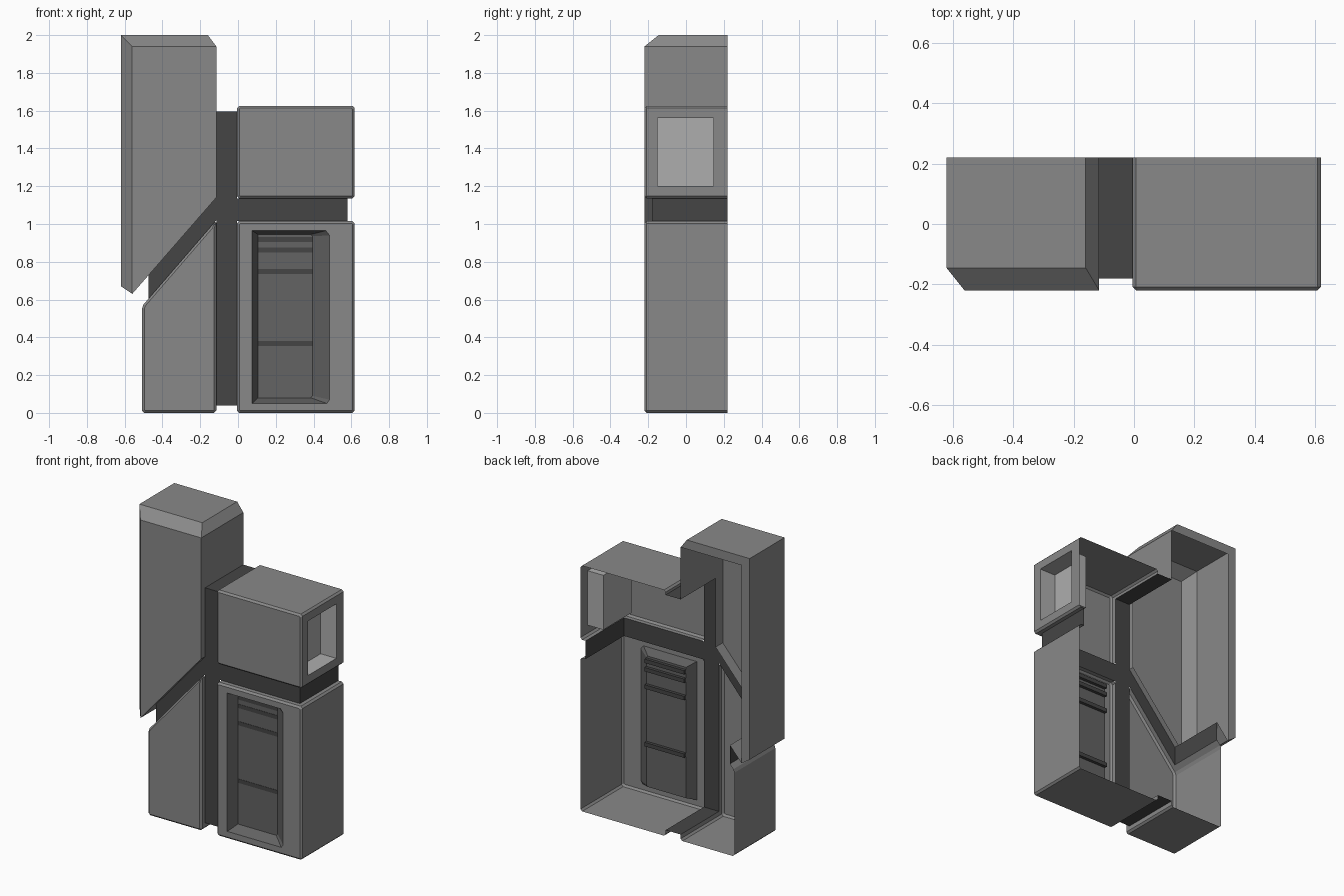
import bpy, bmesh
from mathutils import Vector

if "Cube" in bpy.data.objects:
    bpy.data.objects.remove(bpy.data.objects["Cube"])

FRONT, BACK, CHANNEL_Y, BEV = -0.22, 0.22, -0.18, 0.012


def material(name, v):
    m = bpy.data.materials.new(name)
    m.diffuse_color = (v, v, v, 1)
    m.use_nodes = True
    m.node_tree.nodes["Principled BSDF"].inputs["Base Color"].default_value = m.diffuse_color
    return m


GREY = material("panel_grey", 0.25)
DARK = material("channel_dark_grey", 0.06)
MID = material("door_mid_grey", 0.125)
LIGHT = material("window_light_grey", 0.42)


def finish(name, bm, mat):
    bmesh.ops.remove_doubles(bm, verts=bm.verts, dist=0.0005)
    mesh = bpy.data.meshes.new(name)
    bm.to_mesh(mesh)
    bm.free()
    mesh.materials.append(mat)
    ob = bpy.data.objects.new(name, mesh)
    bpy.context.collection.objects.link(ob)
    return ob


def face(bm, pts):
    return bm.faces.new([bm.verts.new(p) for p in pts])


def fill(bm, outer, hole, normal):
    """Flat panel with an optional hole."""
    if not hole:
        face(bm, outer)
        return
    edges = []
    for loop in (outer, hole):
        vs = [bm.verts.new(p) for p in loop]
        edges += [bm.edges.new((vs[i - 1], vs[i])) for i in range(len(vs))]
    res = bmesh.ops.triangle_fill(bm, edges=edges, use_beauty=True,
                                  use_dissolve=False, normal=normal)
    for f in res["geom"]:
        if isinstance(f, bmesh.types.BMFace):
            f.normal_update()
            if f.normal.dot(Vector(normal)) < 0:
                f.normal_flip()


def chamfer(pts, d=BEV):
    """Cut every true corner of a profile."""
    out = []
    for i, p in enumerate(pts):
        p = Vector(p)
        a = (Vector(pts[i - 1]) - p).normalized()
        b = (Vector(pts[(i + 1) % len(pts)]) - p).normalized()
        out += [p] if a.dot(b) < -0.999 else [p + a * d, p + b * d]
    return out


def inset(pts, d=BEV):
    out = []
    for i, p in enumerate(pts):
        e1 = (p - pts[i - 1]).normalized()
        e2 = (pts[(i + 1) % len(pts)] - p).normalized()
        n1, n2 = Vector((-e1.y, e1.x)), Vector((-e2.y, e2.x))
        out.append(p + (n1 + n2) * d / (1 + n1.dot(n2)))
    return out


def wall_back(a, b):
    """Walls along the channel stop at it, all others run to the open back."""
    x, z = (a[0] + b[0]) / 2, (a[1] + b[1]) / 2
    return CHANNEL_Y if -0.475 < x < 0.58 and 0.04 < z < 1.595 else BACK


def shell(bm, front, outer, y1, hole=None, side_hole=None):
    """Open-backed shell: front panel, bevel ring, side walls."""
    fill(bm, [(x, FRONT, z) for x, z in front], hole, (0, -1, 0))
    n = len(outer)
    for i in range(n):
        j = (i + 1) % n
        a, b, fa, fb = outer[i], outer[j], front[i], front[j]
        face(bm, [(fb[0], FRONT, fb[1]), (fa[0], FRONT, fa[1]),
                  (a[0], y1, a[1]), (b[0], y1, b[1])])
        yb = wall_back(a, b)
        if yb > y1:
            quad = [(b[0], y1, b[1]), (a[0], y1, a[1]),
                    (a[0], yb, a[1]), (b[0], yb, b[1])]
            big = a[0] > 0.6 and b[1] - a[1] > 0.2
            fill(bm, quad, side_hole if big else None, (1, 0, 0))


def block(name, pts, **kw):
    outer = chamfer(pts)
    bm = bmesh.new()
    shell(bm, inset(outer), outer, FRONT + BEV, **kw)
    finish(name, bm, GREY)


def recess(name, outer, inner, mat):
    bm = bmesh.new()
    n = len(outer)
    for i in range(n):
        j = (i + 1) % n
        face(bm, [outer[i], outer[j], inner[j], inner[i]])
    face(bm, inner)
    finish(name, bm, mat)


# openings for the door and the side window
door_out = [(0.075, 0.05), (0.47, 0.05), (0.485, 0.07),
            (0.485, 0.94), (0.465, 0.965), (0.075, 0.965)]
door_in = [(0.105, 0.08), (0.385, 0.08), (0.395, 0.09),
           (0.395, 0.935), (0.385, 0.945), (0.105, 0.945)]
door_hole = [(x, FRONT, z) for x, z in door_out]
window = [(-0.15, 1.2), (0.145, 1.2), (0.145, 1.56), (-0.15, 1.56)]
window_hole = [(0.618, y, z) for y, z in window]

# three bevelled blocks
block("upper_right_block",
      [(-0.005, 1.135), (0.58, 1.135), (0.618, 1.135), (0.618, 1.625),
       (-0.005, 1.625), (-0.005, 1.595)], side_hole=window_hole)
block("lower_right_block",
      [(-0.005, 0), (0.618, 0), (0.618, 1.015), (0.58, 1.015),
       (-0.005, 1.015), (-0.005, 0.04)], hole=door_hole)
block("lower_left_block",
      [(-0.508, 0), (-0.115, 0), (-0.115, 0.04), (-0.115, 1.02),
       (-0.475, 0.603), (-0.508, 0.565)])

# tall tower with wide chamfers and a rim around its open back
bm = bmesh.new()
t_out = [(-0.62, 0.67), (-0.56, 0.63), (-0.475, 0.727), (-0.115, 1.14),
         (-0.115, 1.595), (-0.115, 1.94), (-0.16, 2), (-0.62, 2)]
t_front = [(-0.56, 0.63)] + t_out[1:6] + [(-0.115, 1.94), (-0.56, 1.94)]
shell(bm, t_front, t_out, -0.145)
for rim in ([(-0.62, 0.67), (-0.62, 2), (-0.56, 1.94), (-0.56, 0.63)],
            [(-0.62, 2), (-0.16, 2), (-0.115, 1.94), (-0.56, 1.94)]):
    face(bm, [(x, BACK, z) for x, z in rim])
bmesh.ops.remove_doubles(bm, verts=bm.verts, dist=0.0005)
bmesh.ops.dissolve_degenerate(bm, edges=bm.edges, dist=0.0005)
finish("tower", bm, GREY)

# dark channel between the blocks, closed only at its free ends
bm = bmesh.new()
ch = [(-0.115, 0.04), (-0.005, 0.04), (-0.005, 1.015), (0.58, 1.015),
      (0.58, 1.135), (-0.005, 1.135), (-0.005, 1.595), (-0.115, 1.595),
      (-0.115, 1.14), (-0.475, 0.727), (-0.475, 0.603), (-0.115, 1.02)]
face(bm, [(x, CHANNEL_Y, z) for x, z in ch])
for i in (0, 3, 6, 9):
    a, b = ch[i], ch[i + 1]
    face(bm, [(b[0], CHANNEL_Y, b[1]), (a[0], CHANNEL_Y, a[1]),
              (a[0], BACK, a[1]), (b[0], BACK, b[1])])
finish("channel", bm, DARK)

# recessed door and window
recess("door_recess", door_hole, [(x, -0.15, z) for x, z in door_in], MID)
recess("window_recess", window_hole, [(0.503, y, z) for y, z in window], LIGHT)

# slats across the door
for k, z in enumerate((0.918, 0.862, 0.748, 0.367)):
    bm = bmesh.new()
    bmesh.ops.create_cube(bm, size=1)
    for v in bm.verts:
        v.co = (0.25 + v.co.x * 0.29, -0.141 + v.co.y * 0.022, z + v.co.z * 0.026)
    finish("door_slat_%d" % (k + 1), bm, DARK)
